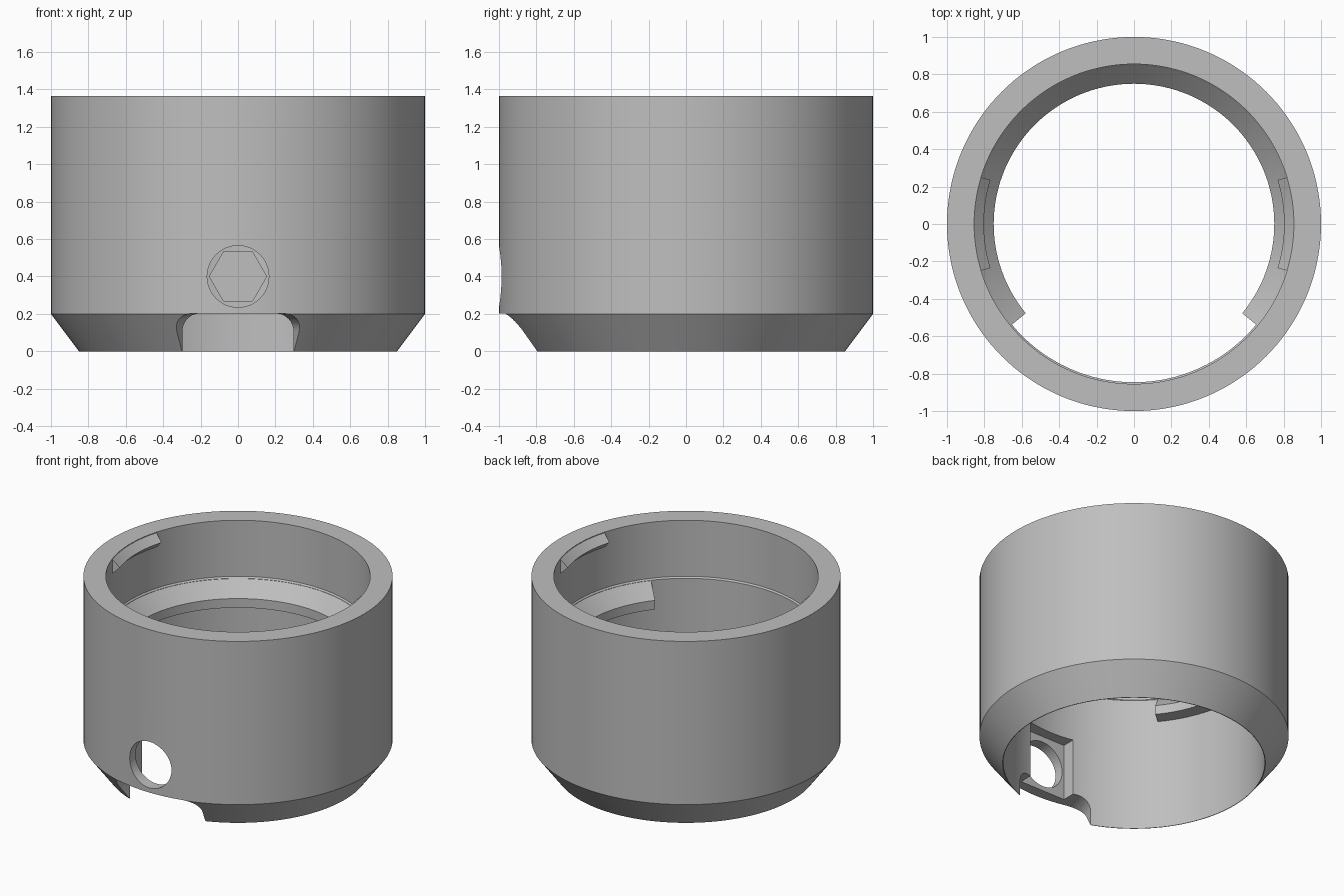
import bpy, bmesh
from math import sin, cos, pi, radians, sqrt

old = bpy.data.objects.get("Cube")
if old:
    bpy.data.objects.remove(old, do_unlink=True)

grey = bpy.data.materials.new("plain grey")
grey.use_nodes = True
colour = (0.52, 0.52, 0.52, 1)
grey.diffuse_color = colour
grey.node_tree.nodes["Principled BSDF"].inputs["Base Color"].default_value = colour


def sweep(name, sections, closed=False):
    """Join matching rings of points into a solid, capped unless closed."""
    bm = bmesh.new()
    rings = [[bm.verts.new(p) for p in s] for s in sections]
    n = len(rings[0])
    pairs = list(zip(rings, rings[1:]))
    if closed:
        pairs.append((rings[-1], rings[0]))
    else:
        bm.faces.new(rings[0])
        bm.faces.new(rings[-1])
    for a, b in pairs:
        for i in range(n):
            j = (i + 1) % n
            bm.faces.new((a[i], a[j], b[j], b[i]))
    bmesh.ops.recalc_face_normals(bm, faces=bm.faces)
    mesh = bpy.data.meshes.new(name)
    bm.to_mesh(mesh)
    bm.free()
    mesh.materials.append(grey)
    ob = bpy.data.objects.new(name, mesh)
    bpy.context.collection.objects.link(ob)
    return ob


def at_angle(profile, a):
    return [(r * cos(a), r * sin(a), z) for r, z in profile]


def arc(name, profile, start, end, steps):
    """Turn a radius-height profile between two angles in degrees."""
    angles = [radians(start + (end - start) * i / steps) for i in range(steps + 1)]
    return sweep(name, [at_angle(profile, a) for a in angles])


def prism(name, outline, y0, y1):
    return sweep(name, [[(x, y, z) for x, z in outline] for y in (y0, y1)])


def disc(radius, height, sides):
    return [(radius * cos(2 * pi * i / sides), height + radius * sin(2 * pi * i / sides))
            for i in range(sides)]


def activate(ob):
    bpy.ops.object.select_all(action='DESELECT')
    ob.select_set(True)
    bpy.context.view_layer.objects.active = ob


def cut(target, cutter):
    cutter.hide_render = True
    mod = target.modifiers.new("cut", 'BOOLEAN')
    mod.operation = 'DIFFERENCE'
    mod.solver = 'EXACT'
    mod.object = cutter
    activate(target)
    bpy.ops.object.modifier_apply(modifier=mod.name)
    bpy.data.objects.remove(cutter, do_unlink=True)


# Hollow sleeve with a chamfered foot and a slightly stepped bore
wall = [(0.85, 0), (1, 0.2), (1, 1.365), (0.855, 1.365),
        (0.855, 0.965), (0.846, 0.955), (0.846, 0)]
SEG = 144
sleeve = sweep("sleeve", [at_angle(wall, 2 * pi * i / SEG) for i in range(SEG)], closed=True)

# Round-cornered notch in the front of the foot, with radial sides
half, corner, top = 0.36, 0.115, 0.202
spans = [(half - corner + corner * sin(t * pi / 16), top - 0.1 + 0.1 * cos(t * pi / 16))
         for t in range(9)]
flat = [(half - corner) * i / 8 for i in range(-7, 8)]
columns = ([(-a, h) for a, h in reversed(spans)] + [(a, top) for a in flat] + spans)
notch = sweep("notch_cutter",
              [at_angle([(0.7, -0.1), (1.1, -0.1), (1.1, h), (0.7, h)], a - pi / 2)
               for a, h in columns])
cut(sleeve, notch)

# Screw hole, square nut pocket behind it, and hexagon recess opposite
cut(sleeve, prism("pocket_cutter",
                  [(-0.18, 0.15), (0.18, 0.15), (0.18, 0.605), (-0.18, 0.605)], -0.92, -0.6))
cut(sleeve, prism("hole_cutter", disc(0.165, 0.4, 48), -1.2, -0.7))
cut(sleeve, prism("hexagon_cutter", disc(0.153, 0.4, 6), 0.7, 0.92))

# Inner ledge, open at the front
ledge = arc("inner_ledge", [(0.88, 0.79), (0.75, 0.79), (0.75, 0.855), (0.855, 0.962),
                            (0.88, 0.962)], -39.5, 219.5, 104)

# Snap ridges on both sides of the rim
ridges = [arc(side + "_ridge", [(0.87, 1.26), (0.855, 1.26), (0.803, 1.31),
                                (0.855, 1.36), (0.87, 1.36)], mid - 17, mid + 17, 14)
          for side, mid in (("left", 0), ("right", 180))]

for ob in [sleeve, ledge] + ridges:
    activate(ob)
    bpy.ops.object.shade_smooth_by_angle(angle=radians(25))
